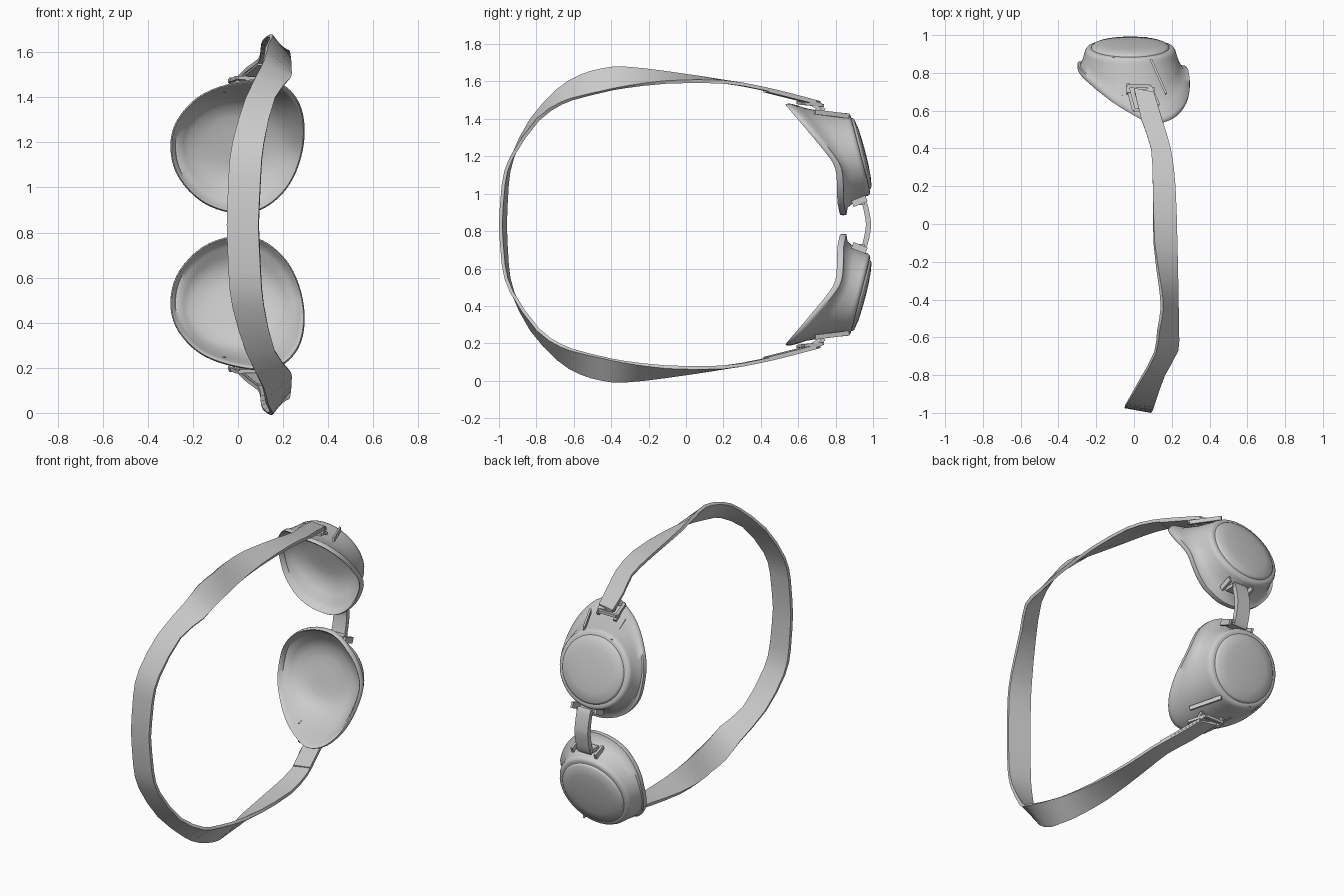
import bpy, bmesh, math
from mathutils import Vector

cube = bpy.data.objects.get("Cube")
if cube:
    bpy.data.objects.remove(cube, do_unlink=True)

MID = 0.835  # height of the mirror plane between both halves

grey = bpy.data.materials.new("plain grey")
grey.use_nodes = True
grey.diffuse_color = (0.6, 0.6, 0.6, 1)
grey.node_tree.nodes["Principled BSDF"].inputs["Base Color"].default_value = (0.6, 0.6, 0.6, 1)


def finish(name, bm, angle=50):
    """Turn a bmesh into a smooth object mirrored across the middle height."""
    bmesh.ops.translate(bm, verts=bm.verts, vec=(0, 0, -MID))
    bmesh.ops.recalc_face_normals(bm, faces=bm.faces)
    mesh = bpy.data.meshes.new(name)
    bm.to_mesh(mesh)
    bm.free()
    mesh.materials.append(grey)
    obj = bpy.data.objects.new(name, mesh)
    bpy.context.collection.objects.link(obj)
    obj.location.z = MID
    mirror = obj.modifiers.new("Mirror", 'MIRROR')
    mirror.use_axis = (False, False, True)
    mirror.merge_threshold = 0.002
    bpy.ops.object.select_all(action='DESELECT')
    obj.select_set(True)
    bpy.context.view_layer.objects.active = obj
    bpy.ops.object.shade_smooth_by_angle(angle=math.radians(angle))


def loft(bm, rings, cap_start=True, cap_end=True):
    """Bridge closed rings of points, each with the same count."""
    loops = [[bm.verts.new(p) for p in ring] for ring in rings]
    for a, b in zip(loops, loops[1:]):
        for i in range(len(a)):
            j = (i + 1) % len(a)
            bm.faces.new((a[i], a[j], b[j], b[i]))
    if cap_start:
        bm.faces.new(loops[0])
    if cap_end:
        bm.faces.new(loops[-1])


def spline(points, closed, steps):
    """Catmull-Rom resampling of a point list."""
    pts = [Vector(p) for p in points]
    n = len(pts)
    pick = (lambda i: pts[i % n]) if closed else (lambda i: pts[min(max(i, 0), n - 1)])
    out = []
    for i in range(n if closed else n - 1):
        a, b, c, d = (pick(i + k) for k in (-1, 0, 1, 2))
        for s in range(steps):
            t = s / steps
            out.append(b + (c - a) * t / 2 + (a - b * 2.5 + c * 2 - d / 2) * t * t
                       + (b * 1.5 - a / 2 - c * 1.5 + d / 2) * t ** 3)
    return out if closed else out + [pts[-1]]


def band(bm, stations, thick):
    """Ribbon through pairs of edge points, thickened to one side."""
    rings = []
    for i, (l, r) in enumerate(stations):
        before, after = stations[max(i - 1, 0)], stations[min(i + 1, len(stations) - 1)]
        along = (after[0] + after[1]) - (before[0] + before[1])
        if i == 0:
            along = Vector((0, 0, 1))
        inward = along.cross(r - l).normalized() * thick
        rings.append([l, r, r + inward, l + inward])
    loft(bm, rings, cap_start=False)


def bar(bm, start, end, width, height):
    """Small box running from start to end."""
    start, end = Vector(start), Vector(end)
    side = (end - start).cross(Vector((0, 0, 1))).normalized() * width / 2
    rise = side.cross(end - start).normalized() * height / 2
    loft(bm, [[p + side + rise, p - side + rise, p - side - rise, p + side - rise]
              for p in (start, end)])


# Eye cup: egg-shaped rim whose outer end sweeps back around the head
outline = spline([(-.3, 1.18), (-.285, 1.09), (-.24, 1.01), (-.16, .935), (-.06, .893),
                  (.04, .885), (.11, .905), (.175, .95), (.23, 1.015), (.27, 1.1),
                  (.293, 1.2), (.293, 1.3), (.267, 1.385), (.21, 1.45), (.13, 1.48),
                  (.03, 1.475), (-.09, 1.445), (-.18, 1.4), (-.25, 1.33), (-.288, 1.26)],
                 True, 3)
hub = Vector((-.02, .915, 1.21))
lens_up = Vector((0, -.25, .97))
lens_out = Vector((0, .97, .25))


def rim(scale=1, push=0):
    ring = []
    for x, z in outline:
        rise = z - 1.15
        rise = (rise + math.sqrt(rise * rise + .002)) / 2
        sweep = .84 - 1.3 * max(0, .08 - x)
        y = .815 - sweep * rise + .2 * max(0, .95 - z) + .1 * max(0, -.1 - x)
        ring.append(Vector((x * scale, y + push, 1.18 + (z - 1.18) * scale)))
    return ring


def disc(rx, ru, out):
    ring = []
    for x, z in outline:
        a = math.atan2(z - 1.2, x)
        ring.append(hub + Vector((rx * math.cos(a), 0, 0))
                    + lens_up * ru * math.sin(a) + lens_out * out)
    return ring


def blend(a, b, across, depth):
    """Mix two rings, with separate factors across and along the depth axis."""
    return [Vector((p.x + (q.x - p.x) * across, p.y + (q.y - p.y) * depth,
                    p.z + (q.z - p.z) * across)) for p, q in zip(a, b)]


back, front = rim(), disc(.24, .228, 0)
inside = disc(.19, .17, -.04)
bowl = [disc(.06, .055, -.027), disc(.12, .11, -.028), inside,
        blend(rim(.93), inside, .55, .75), blend(rim(.93), inside, .2, .4),
        rim(.925, .025), rim(.95, .004), rim(.98, -.004)]
wall = [rim(.995, .003), rim(1, .014), rim(.995, .03), blend(back, front, .4, .26),
        blend(back, front, .72, .55), blend(back, front, .97, .93), front,
        disc(.231, .22, .014), disc(.217, .208, .018)]
bm = bmesh.new()
loft(bm, bowl + wall)
finish("eye_cup", bm, 60)

# Lens: slightly domed disc raised from the cup front
bm = bmesh.new()
loft(bm, [disc(.208, .198, .01), disc(.205, .195, .024), disc(.195, .185, .032),
          disc(.14, .13, .041), disc(.07, .065, .045), disc(.02, .02, .046)])
finish("lens", bm, 45)

# Head strap: left and right edges from the back of the head to the buckle
left = [(-.05, -.975, MID), (-.042, -.965, 1.05), (-.025, -.935, 1.2), (.035, -.835, 1.4),
        (.115, -.69, 1.56), (.135, -.57, 1.635), (.155, -.45, 1.67), (.145, -.33, 1.68),
        (.11, -.1, 1.655), (.1, .2, 1.61), (.09, .4, 1.572), (.04, .55, 1.535),
        (.0, .72, 1.495)]
right = [(.09, -1, MID), (.1, -.985, 1.05), (.115, -.94, 1.2), (.165, -.8, 1.4),
         (.235, -.67, 1.49), (.237, -.56, 1.525), (.237, -.45, 1.55), (.235, -.33, 1.575),
         (.23, -.1, 1.605), (.22, .2, 1.607), (.195, .4, 1.575), (.15, .55, 1.54),
         (.105, .7, 1.5)]
bm = bmesh.new()
band(bm, list(zip(spline(left, False, 2), spline(right, False, 2))), .018)
finish("head_strap", bm, 40)

# Strap tail folded back under the buckle
bm = bmesh.new()
bar(bm, (.05, .71, 1.478), (.135, .43, 1.548), .1, .012)
finish("strap_tail", bm)

# Buckle: square frame on two short legs
bm = bmesh.new()
corners = [(-.035, .73, 1.472), (.085, .73, 1.472), (.13, .63, 1.482), (.0, .6, 1.487)]
for a, b in zip(corners, corners[1:] + corners[:1]):
    bar(bm, a, b, .018, .016)
for x, y in ((-.03, .74), (.1, .72)):
    bar(bm, (x, y - .05, 1.48), (x, y, 1.447), .018, .018)
finish("strap_buckle", bm)

# Guide ribs on the outer wall of each cup
bm = bmesh.new()
bar(bm, (-.11, .88, 1.395), (-.06, .68, 1.435), .012, .025)
bar(bm, (.09, .87, 1.415), (.17, .69, 1.437), .012, .025)
finish("guide_rib", bm)

# Nose bridge: curved band joining both cups
arc = spline([(.99, MID), (.985, .88), (.97, .945), (.955, .975)], False, 3)
bm = bmesh.new()
band(bm, [(Vector((.07, y, z)), Vector((-.02, y, z))) for y, z in arc], .028)
finish("nose_bridge", bm)

# Bridge clip: cross tab and two side prongs on the nose wall
bm = bmesh.new()
bar(bm, (-.03, .925, .95), (.08, .925, .95), .06, .022)
for x in (-.055, .105):
    bar(bm, (x, .89, .945), (x, .965, .975), .014, .035)
finish("bridge_clip", bm)
